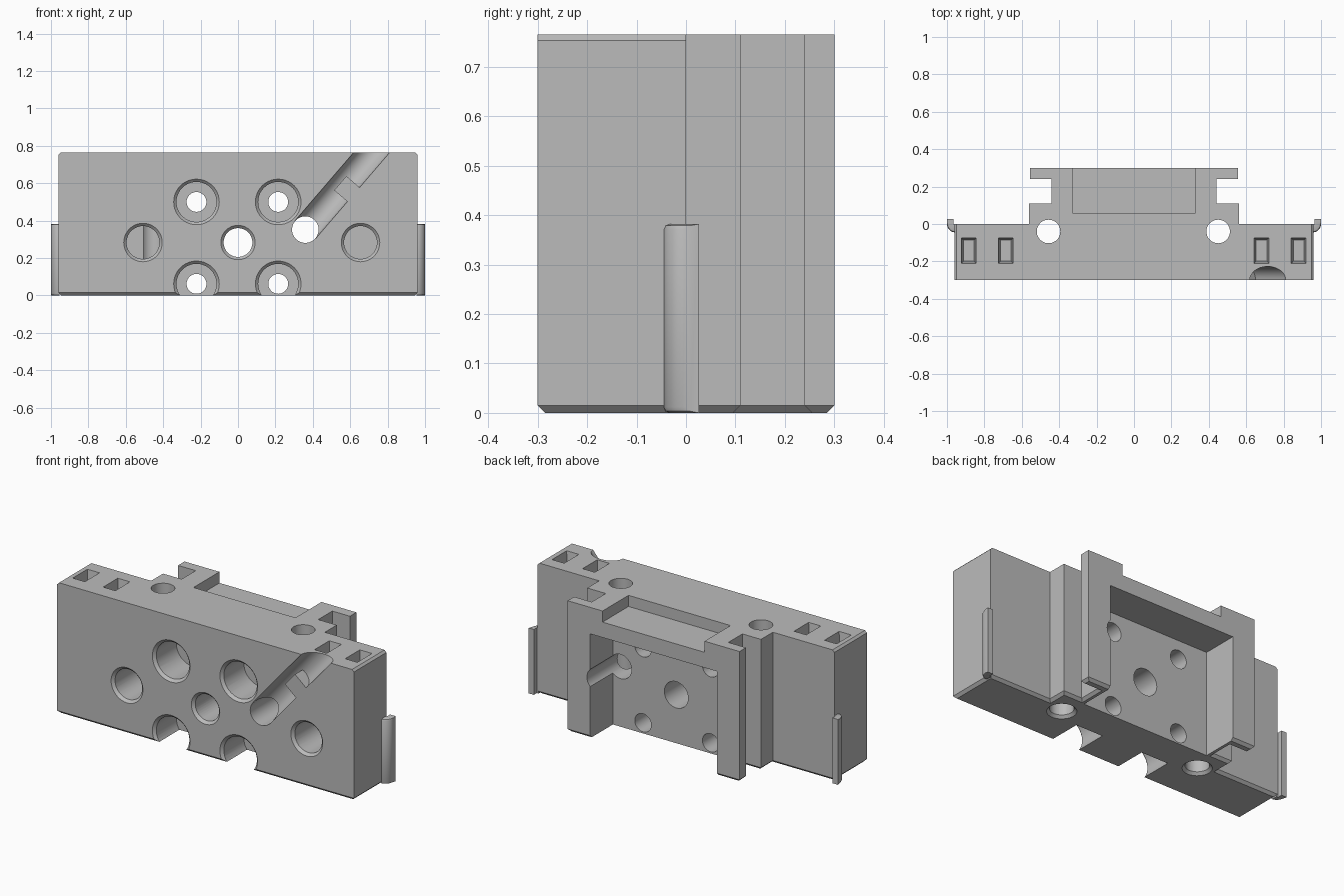
import bpy, bmesh, math
from mathutils import Matrix, Vector

cube = bpy.data.objects.get("Cube")
if cube:
    bpy.data.objects.remove(cube, do_unlink=True)

grey = bpy.data.materials.new("plain_grey")
grey.use_nodes = True
COLOUR = (0.5, 0.5, 0.5, 1)
grey.diffuse_color = COLOUR
grey.node_tree.nodes["Principled BSDF"].inputs["Base Color"].default_value = COLOUR


def make(name, bm):
    bmesh.ops.recalc_face_normals(bm, faces=bm.faces[:])
    me = bpy.data.meshes.new(name)
    bm.to_mesh(me)
    bm.free()
    ob = bpy.data.objects.new(name, me)
    me.materials.append(grey)
    bpy.context.scene.collection.objects.link(ob)
    return ob


def prism(profile, z0, z1):
    """Upright prism from an outline in x and y."""
    bm = bmesh.new()
    face = bm.faces.new([bm.verts.new((x, y, z0)) for x, y in profile])
    top = bmesh.ops.extrude_face_region(bm, geom=[face])["geom"]
    bmesh.ops.translate(bm, vec=(0, 0, z1 - z0),
                        verts=[v for v in top if isinstance(v, bmesh.types.BMVert)])
    return bm


def box(x0, x1, y0, y1, z0, z1):
    return prism([(x0, y0), (x1, y0), (x1, y1), (x0, y1)], z0, z1)


def rod(a, b, r1, r2=None, sides=40):
    """Cylinder or cone from point a to point b."""
    a, b = Vector(a), Vector(b)
    bm = bmesh.new()
    turn = Vector((0, 0, 1)).rotation_difference(b - a).to_matrix().to_4x4()
    bmesh.ops.create_cone(bm, cap_ends=True, segments=sides, radius1=r1,
                          radius2=r1 if r2 is None else r2, depth=(b - a).length,
                          matrix=Matrix.Translation((a + b) / 2) @ turn)
    return bm


def activate(ob):
    bpy.ops.object.select_all(action="DESELECT")
    bpy.context.view_layer.objects.active = ob
    ob.select_set(True)


def cut(ob, bm):
    cutter = make("cutter", bm)
    cutter.hide_render = True
    mod = ob.modifiers.new("cut", "BOOLEAN")
    mod.operation, mod.solver, mod.object = "DIFFERENCE", "EXACT", cutter
    activate(ob)
    bpy.ops.object.modifier_apply(modifier=mod.name)
    bpy.data.objects.remove(cutter, do_unlink=True)


# Body: wide block, stepped rear section, narrow neck and rear flange
TOP, FRONT = 0.765, -0.3
half = [(0.96, FRONT), (0.96, 0), (0.562, 0), (0.562, 0.11),
        (0.442, 0.11), (0.442, 0.24), (0.556, 0.24), (0.556, 0.3)]
bm = prism(half + [(-x, y) for x, y in reversed(half)], 0, TOP)
low = [e for e in bm.edges if all(v.co.z < 0.001 for v in e.verts)]
bmesh.ops.bevel(bm, geom=low, offset=0.015, segments=1, affect="EDGES", profile=0.5)
ends = [e for e in bm.edges if all(v.co.z > 0.76 and abs(v.co.x) > 0.9 for v in e.verts)
        and abs(e.verts[0].co.x - e.verts[1].co.x) < 0.01]
bmesh.ops.bevel(bm, geom=ends, offset=0.012, segments=1, affect="EDGES", profile=0.5)
body = make("body", bm)

# Rear cavity, open at the back and bottom, and the shallow step above it
cut(body, box(-0.41, 0.41, 0.09, 0.4, -0.1, 0.61))
cut(body, box(-0.33, 0.33, 0.06, 0.4, 0.70, 0.9))


def front_bore(x, z, r, y_end):
    cut(body, rod((x, FRONT - 0.1, z), (x, y_end, z), r))
    cut(body, rod((x, FRONT - 0.015, z), (x, FRONT + 0.015, z), r + 0.03, r))


# Counterbored screw holes
for x in (-0.222, 0.215):
    for z in (0.5, 0.062):
        front_bore(x, z, 0.107, -0.1)
        cut(body, rod((x, -0.2, z), (x, 0.2, z), 0.053))

# Centre through hole and blind side holes
front_bore(0, 0.283, 0.077, 0.2)
for x in (-0.508, 0.655):
    front_bore(x, 0.283, 0.088, -0.08)

# Cable passage with a diagonal round channel up to the top edge
start = Vector((0.36, FRONT, 0.352))
along = Vector((0.652, 0, 0.758))
across = Vector((0.758, 0, -0.652))
cut(body, rod(start + Vector((0, -0.1, 0)), start + Vector((0, 0.7, 0)), 0.071))
cut(body, rod(start, start + along * 0.75, 0.073))

# Vertical holes with a flared lower rim
for x in (-0.457, 0.45):
    cut(body, rod((x, -0.04, -0.1), (x, -0.04, 0.9), 0.063))
    cut(body, rod((x, -0.04, -0.015), (x, -0.04, 0.015), 0.093, 0.063))

# Tapered sockets in the top
for x in (-0.883, -0.686, 0.682, 0.88):
    bm = box(x - 0.042, x + 0.042, -0.213, -0.072, TOP - 0.08, TOP + 0.02)
    for v in bm.verts:
        if v.co.z < TOP:
            v.co.x = x + (v.co.x - x) * 0.68
            v.co.y = -0.1425 + (v.co.y + 0.1425) * 0.8
    cut(body, bm)

activate(body)
bpy.ops.object.shade_smooth_by_angle(angle=math.radians(25))

# Retaining tab across the channel
bm = box(-0.02, 0.073, 0, 0.08, 0.26, 0.36)
for v in bm.verts:
    v.co = start + across * v.co.x + along * v.co.z + Vector((0, v.co.y, 0))
make("channel_tab", bm)

# Rounded hook ribs on both ends
arc = [(0.955 + 0.045 * math.sin(a), -0.045 * math.cos(a))
       for a in (math.radians(d) for d in range(0, 91, 10))]
hook = arc + [(1.0, 0.026), (0.966, 0.026), (0.966, -0.002), (0.955, -0.002)]
for side, name in ((1, "left_rib"), (-1, "right_rib")):
    bm = prism([(x * side, y) for x, y in hook], 0, 0.382)
    rims = [e for e in bm.edges if abs(e.verts[0].co.z - e.verts[1].co.z) < 0.001
            and all(v.co.y < 0.001 and abs(v.co.x) > 0.954 for v in e.verts)
            and not all(abs(v.co.y + 0.002) < 0.001 for v in e.verts)
            and not any(abs(v.co.x) < 0.967 and v.co.y > -0.003 for v in e.verts)]
    # Taper the outer top and bottom rims instead of leaving them square
    bmesh.ops.bevel(bm, geom=rims, offset=0.012, segments=2, affect="EDGES", profile=0.5)
    rib = make(name, bm)
    activate(rib)
    bpy.ops.object.shade_smooth_by_angle(angle=math.radians(30))
